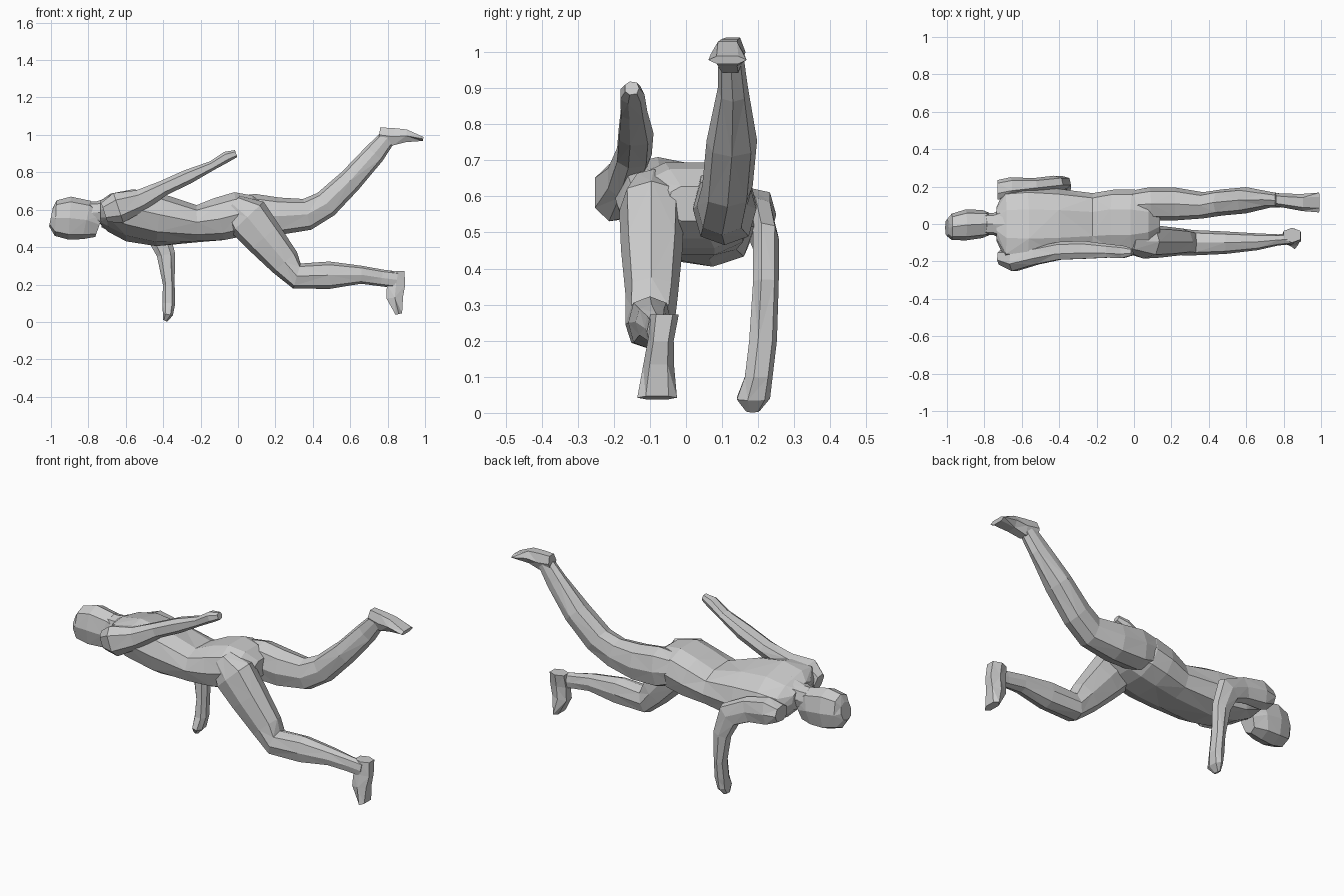
import bpy, bmesh, math
from mathutils import Vector


def power(v, e):
    return math.copysign(abs(v) ** e, v)


def loft(name, sections, sides=8, box=0.8):
    """Skin faceted rings; each section is x, y, z, half width (y), half depth[, roll]."""
    bm = bmesh.new()
    pts = [Vector(s[:3]) for s in sections]
    rings = []
    for i, sec in enumerate(sections):
        w, d = sec[3:5]
        roll = sec[5] if len(sec) > 5 else 0
        # ring plane holds the y axis and is square to the path
        a, b = pts[max(i - 1, 0)], pts[min(i + 1, len(pts) - 1)]
        t = Vector((b.x - a.x, 0, b.z - a.z)).normalized()
        up = Vector((-t.z, 0, t.x))
        ring = []
        for k in range(sides):
            ang = 2 * math.pi * k / sides
            dy = power(math.cos(ang), box) * w
            off = Vector((0, dy, dy * roll))
            off += up * power(math.sin(ang), box) * d
            ring.append(bm.verts.new(pts[i] + off))
        rings.append(ring)
    for i in range(len(rings) - 1):
        r, s = rings[i], rings[i + 1]
        for k in range(sides):
            n = (k + 1) % sides
            if (i + k) % 2:
                bm.faces.new((r[k], r[n], s[n]))
                bm.faces.new((r[k], s[n], s[k]))
            else:
                bm.faces.new((r[k], r[n], s[k]))
                bm.faces.new((r[n], s[n], s[k]))
    bm.faces.new(rings[0])
    bm.faces.new(rings[-1])
    bmesh.ops.recalc_face_normals(bm, faces=bm.faces)
    me = bpy.data.meshes.new(name)
    bm.to_mesh(me)
    bm.free()
    ob = bpy.data.objects.new(name, me)
    bpy.context.collection.objects.link(ob)
    return ob


# Head, face down, crown toward -x
loft("head", [
    (-1.0, -0.02, 0.56, 0.045, 0.05),
    (-0.975, -0.015, 0.555, 0.07, 0.095),
    (-0.90, -0.005, 0.555, 0.083, 0.115),
    (-0.81, 0.0, 0.545, 0.075, 0.105),
    (-0.74, 0.0, 0.52, 0.045, 0.07)])
loft("neck", [
    (-0.84, 0, 0.58, 0.055, 0.065),
    (-0.75, 0, 0.585, 0.06, 0.06),
    (-0.66, 0, 0.59, 0.10, 0.085)])

# Torso from shoulders to pelvis, chest rolled toward the reaching arm
loft("torso", [
    (-0.735, 0, 0.585, 0.09, 0.06, -0.15),
    (-0.69, 0, 0.585, 0.19, 0.09, -0.2),
    (-0.58, 0, 0.57, 0.20, 0.13, -0.2),
    (-0.42, 0, 0.545, 0.19, 0.135, -0.15),
    (-0.22, 0, 0.525, 0.165, 0.10, -0.05),
    (-0.10, 0.01, 0.55, 0.175, 0.12),
    (0.0, 0.01, 0.575, 0.175, 0.125),
    (0.08, 0.01, 0.58, 0.14, 0.10),
    (0.14, 0.01, 0.58, 0.06, 0.05)], sides=10)

# Arm trailing back and up
loft("right_arm", [
    (-0.715, -0.18, 0.585, 0.04, 0.055),
    (-0.64, -0.195, 0.61, 0.062, 0.085),
    (-0.52, -0.17, 0.65, 0.05, 0.06),
    (-0.40, -0.145, 0.715, 0.05, 0.042),
    (-0.27, -0.14, 0.775, 0.05, 0.04),
    (-0.14, -0.145, 0.835, 0.038, 0.026),
    (-0.06, -0.15, 0.883, 0.035, 0.03),
    (-0.01, -0.15, 0.9, 0.02, 0.02)], sides=7)

# Arm reaching down to the ground
loft("left_arm", [
    (-0.73, 0.18, 0.55, 0.055, 0.045),
    (-0.66, 0.195, 0.55, 0.055, 0.075),
    (-0.54, 0.205, 0.53, 0.04, 0.07),
    (-0.43, 0.22, 0.48, 0.038, 0.07),
    (-0.385, 0.22, 0.36, 0.037, 0.05),
    (-0.37, 0.212, 0.20, 0.04, 0.032),
    (-0.37, 0.20, 0.10, 0.04, 0.035),
    (-0.375, 0.185, 0.04, 0.048, 0.028),
    (-0.39, 0.185, 0.006, 0.02, 0.012)], sides=7)

# Leg bent forward under the body
loft("right_leg", [
    (-0.03, -0.09, 0.63, 0.06, 0.06),
    (0.05, -0.095, 0.56, 0.09, 0.12),
    (0.14, -0.095, 0.45, 0.085, 0.105),
    (0.25, -0.095, 0.32, 0.072, 0.085),
    (0.315, -0.10, 0.245, 0.068, 0.07),
    (0.49, -0.10, 0.25, 0.06, 0.073),
    (0.66, -0.095, 0.252, 0.045, 0.048),
    (0.77, -0.085, 0.235, 0.03, 0.045),
    (0.85, -0.08, 0.225, 0.028, 0.045)])
loft("right_foot", [
    (0.845, -0.06, 0.273, 0.04, 0.05),
    (0.845, -0.07, 0.20, 0.036, 0.055),
    (0.838, -0.076, 0.13, 0.043, 0.05),
    (0.86, -0.08, 0.042, 0.055, 0.02)], sides=6)

# Leg stretched back with raised shin
loft("left_leg", [
    (-0.03, 0.10, 0.59, 0.075, 0.08),
    (0.08, 0.108, 0.575, 0.088, 0.11),
    (0.22, 0.107, 0.565, 0.088, 0.10),
    (0.37, 0.10, 0.575, 0.07, 0.085),
    (0.47, 0.115, 0.63, 0.07, 0.075),
    (0.60, 0.127, 0.755, 0.07, 0.065),
    (0.73, 0.13, 0.90, 0.042, 0.058),
    (0.80, 0.125, 0.985, 0.035, 0.045)])
loft("left_foot", [
    (0.755, 0.13, 1.0, 0.035, 0.045),
    (0.83, 0.122, 0.99, 0.04, 0.052),
    (0.90, 0.115, 0.995, 0.046, 0.038),
    (0.99, 0.115, 0.978, 0.053, 0.012)], sides=6)
